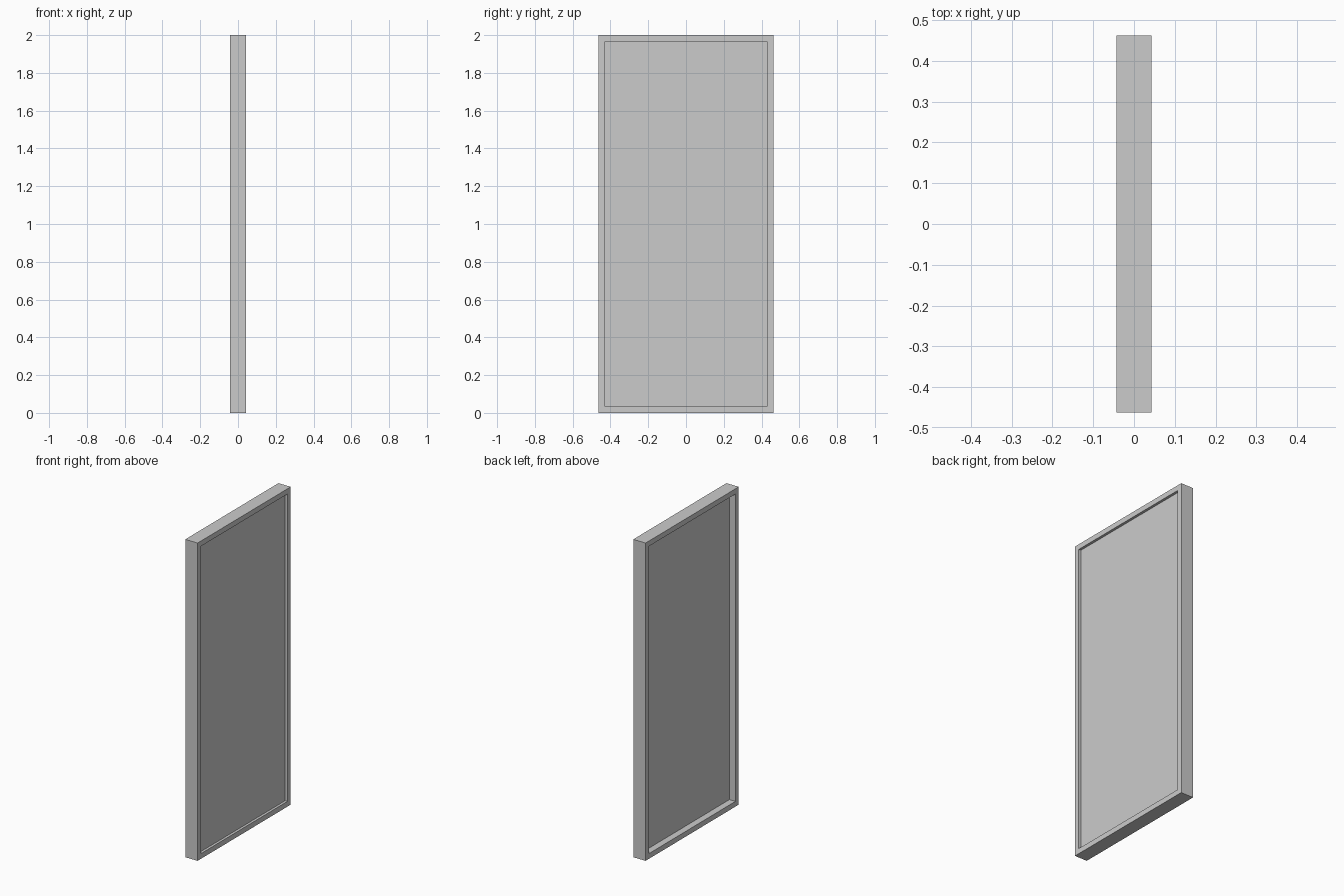
import bpy
import bmesh
from mathutils import Matrix

if "Cube" in bpy.data.objects:
    bpy.data.objects.remove(bpy.data.objects["Cube"])

HALF_W, HEIGHT, HALF_D = 0.463, 2.0, 0.043   # outer frame
BORDER = 0.033                               # visible frame width
PANEL_X = (-0.001, 0.027)                    # panel sits nearer the +x side


def make_object(name, bm):
    bmesh.ops.recalc_face_normals(bm, faces=bm.faces)
    mesh = bpy.data.meshes.new(name)
    bm.to_mesh(mesh)
    bm.free()
    obj = bpy.data.objects.new(name, mesh)
    bpy.context.collection.objects.link(obj)
    return obj


def rect(bm, x, inset):
    y = HALF_W - inset
    return [bm.verts.new((x, sy * y, z)) for sy, z in
            ((-1, inset), (1, inset), (1, HEIGHT - inset), (-1, HEIGHT - inset))]


# Frame: a rectangular profile carried round four mitred corners
bm = bmesh.new()
loops = [rect(bm, -HALF_D, 0), rect(bm, HALF_D, 0),
         rect(bm, HALF_D, BORDER), rect(bm, -HALF_D, BORDER)]
for i in range(4):
    a, b = loops[i], loops[(i + 1) % 4]
    for j in range(4):
        k = (j + 1) % 4
        bm.faces.new((a[j], a[k], b[k], b[j]))
make_object("door_frame", bm)

# Panel: flat slab filling the opening
bm = bmesh.new()
size = (PANEL_X[1] - PANEL_X[0], 2 * (HALF_W - BORDER), HEIGHT - 2 * BORDER)
centre = (sum(PANEL_X) / 2, 0, HEIGHT / 2)
bmesh.ops.create_cube(bm, size=1,
                      matrix=Matrix.Translation(centre) @ Matrix.Diagonal((*size, 1)))
make_object("door_panel", bm)
